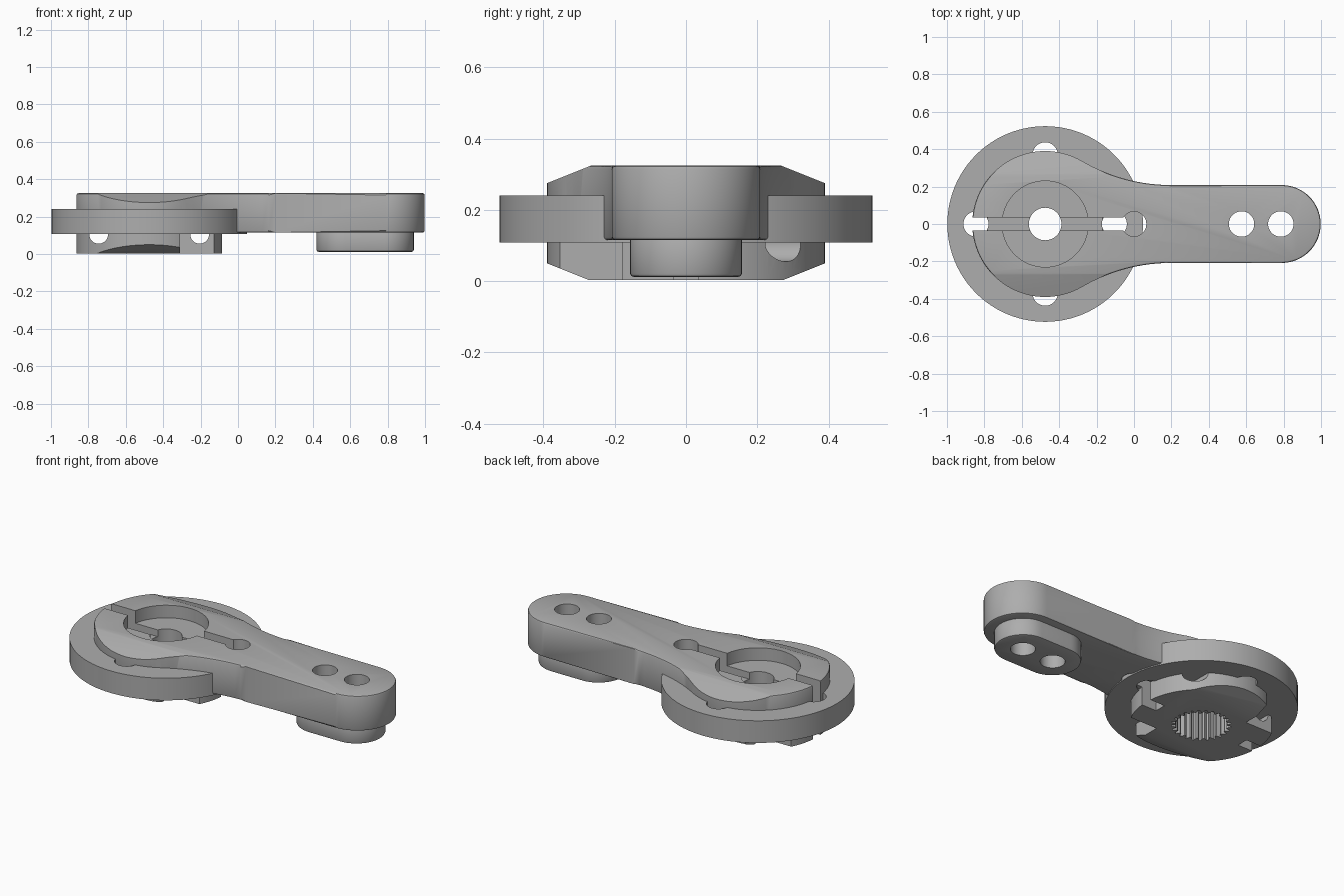
import bpy, bmesh, math
from mathutils import Matrix, Vector

cube = bpy.data.objects.get("Cube")
if cube:
    bpy.data.objects.remove(cube, do_unlink=True)

grey = bpy.data.materials.new("grey_metal")
grey.use_nodes = True
COLOUR = (0.42, 0.42, 0.42, 1)
grey.diffuse_color = COLOUR
grey.node_tree.nodes["Principled BSDF"].inputs["Base Color"].default_value = COLOUR

HUB_X, HUB_R = -0.475, 0.39
ARM_W, TIP_X = 0.208, 0.79
TOP, ARM_BOTTOM = 0.325, 0.115


def arc(cx, cy, r, a0, a1, n):
    """Points along an arc, both ends included."""
    return [(cx + r * math.cos(a0 + (a1 - a0) * i / n),
             cy + r * math.sin(a0 + (a1 - a0) * i / n)) for i in range(n + 1)]


def circle(cx, cy, r, n=64):
    return arc(cx, cy, r, 0, 2 * math.pi, n)[:-1]


def box(x0, x1, y0, y1):
    return [(x0, y0), (x1, y0), (x1, y1), (x0, y1)]


def prism(name, outline, z0, z1, bevel=0, matrix=None):
    """Extrude an outline from z0 to z1, optionally rounding both rims."""
    bm = bmesh.new()
    base = bm.faces.new([bm.verts.new((x, y, z0)) for x, y in outline])
    new = bmesh.ops.extrude_face_region(bm, geom=[base])["geom"]
    for v in new:
        if isinstance(v, bmesh.types.BMVert):
            v.co.z = z1
    if bevel:
        rims = [e for e in bm.edges if abs(e.verts[0].co.z - e.verts[1].co.z) < 1e-5]
        bmesh.ops.bevel(bm, geom=rims, offset=bevel, segments=2, profile=0.5, affect='EDGES')
    if matrix:
        bm.transform(matrix)
    bmesh.ops.recalc_face_normals(bm, faces=bm.faces)
    mesh = bpy.data.meshes.new(name)
    bm.to_mesh(mesh)
    bm.free()
    mesh.materials.append(grey)
    ob = bpy.data.objects.new(name, mesh)
    bpy.context.collection.objects.link(ob)
    return ob


def select(ob):
    bpy.ops.object.select_all(action='DESELECT')
    ob.select_set(True)
    bpy.context.view_layer.objects.active = ob


def cut(ob, outline, z0=-0.1, z1=0.5, matrix=None):
    """Subtract a prism from an object."""
    tool = prism("cutter", outline, z0, z1, matrix=matrix)
    tool.hide_render = True
    mod = ob.modifiers.new("cut", 'BOOLEAN')
    mod.operation, mod.solver, mod.object = 'DIFFERENCE', 'EXACT', tool
    select(ob)
    bpy.ops.object.modifier_apply(modifier=mod.name)
    bpy.data.objects.remove(tool, do_unlink=True)


def chamfer(ob, top):
    """Slope the front and back edges of the hub."""
    along_x = Matrix(((0, 0, 1, 0), (1, 0, 0, 0), (0, 1, 0, 0), (0, 0, 0, 1)))
    for side in (-1, 1):
        wedge = [(0.24, 0.335), (0.5, 0.231), (0.5, 0.4)]
        wedge = [(side * y, z if top else TOP - z) for y, z in wedge]
        cut(ob, wedge, -1.1, 0.1, along_x)


# Arm: round hub flowing through concave fillets into a straight round-ended bar
FILLET_X = 0.2
dx = FILLET_X - HUB_X
fr = (dx**2 + ARM_W**2 - HUB_R**2) / (2 * (HUB_R - ARM_W))
angle = math.atan2(ARM_W + fr, dx)
upper = arc(TIP_X, 0, ARM_W, 0, math.pi / 2, 16)
upper += arc(FILLET_X, ARM_W + fr, fr, -math.pi / 2, angle - math.pi, 14)
upper += arc(HUB_X, 0, HUB_R, angle, math.pi, 32)[1:]
lower = [(x, -y) for x, y in reversed(upper[1:-1])]
arm = prism("arm", upper + lower, ARM_BOTTOM, TOP, 0.01)
chamfer(arm, True)

# Flange disc with four holes around the hub
disc = prism("flange_disc", circle(HUB_X, 0, 0.523, 96), 0.108, 0.24)
for i in range(4):
    a = i * math.pi / 2
    cut(disc, circle(HUB_X + 0.37 * math.cos(a), 0.37 * math.sin(a), 0.067, 32))

# Lower hub: chamfered, with opposite corners removed and end slots
hub = prism("lower_hub", circle(HUB_X, 0, HUB_R, 80), 0.003, 0.12)
chamfer(hub, False)
along_y = Matrix.Rotation(math.pi / 2, 4, 'X')
for s in (-1, 1):
    cut(hub, box(*sorted((HUB_X + s * 0.165, HUB_X + s * 0.5)),
                 *sorted((-s * 0.18, -s * 0.5))))
    cut(hub, box(*sorted((HUB_X + s * 0.29, HUB_X + s * 0.5)), -0.035, 0.035))
    cut(hub, circle(HUB_X + s * 0.27, 0.105, 0.05, 32), -0.6, 0.6, along_y)

# Boss under the arm tip
boss = prism("tip_boss", arc(0.783, 0, 0.157, -math.pi / 2, math.pi / 2, 24)
             + arc(0.577, 0, 0.157, math.pi / 2, 1.5 * math.pi, 24), 0.012, 0.125, 0.01)
for ob in (arm, boss):
    for x in (0.575, 0.785):
        cut(ob, circle(x, 0, 0.068, 40))

# Clamping slot, relief hole and screw recess in the top
cut(arm, circle(HUB_X, 0, 0.23), 0.25)
cut(arm, box(-0.95, -0.02, -0.035, 0.035))
cut(arm, circle(0, 0, 0.066, 40))
cut(disc, box(-0.78, -0.17, -0.035, 0.035), 0.21)

# Toothed shaft socket below, screw hole through the middle
TEETH = 25
spline = []
for i in range(TEETH * 4):
    r = 0.162 if i % 4 < 2 else 0.14
    a = 2 * math.pi * i / (TEETH * 4)
    spline.append((HUB_X + r * math.cos(a), r * math.sin(a)))
for ob in (arm, disc, hub):
    cut(ob, circle(HUB_X, 0, 0.087, 48))
    cut(ob, spline, -0.1, 0.17)

for ob in (arm, disc, hub, boss):
    select(ob)
    bpy.ops.object.shade_smooth_by_angle(angle=math.radians(25))
